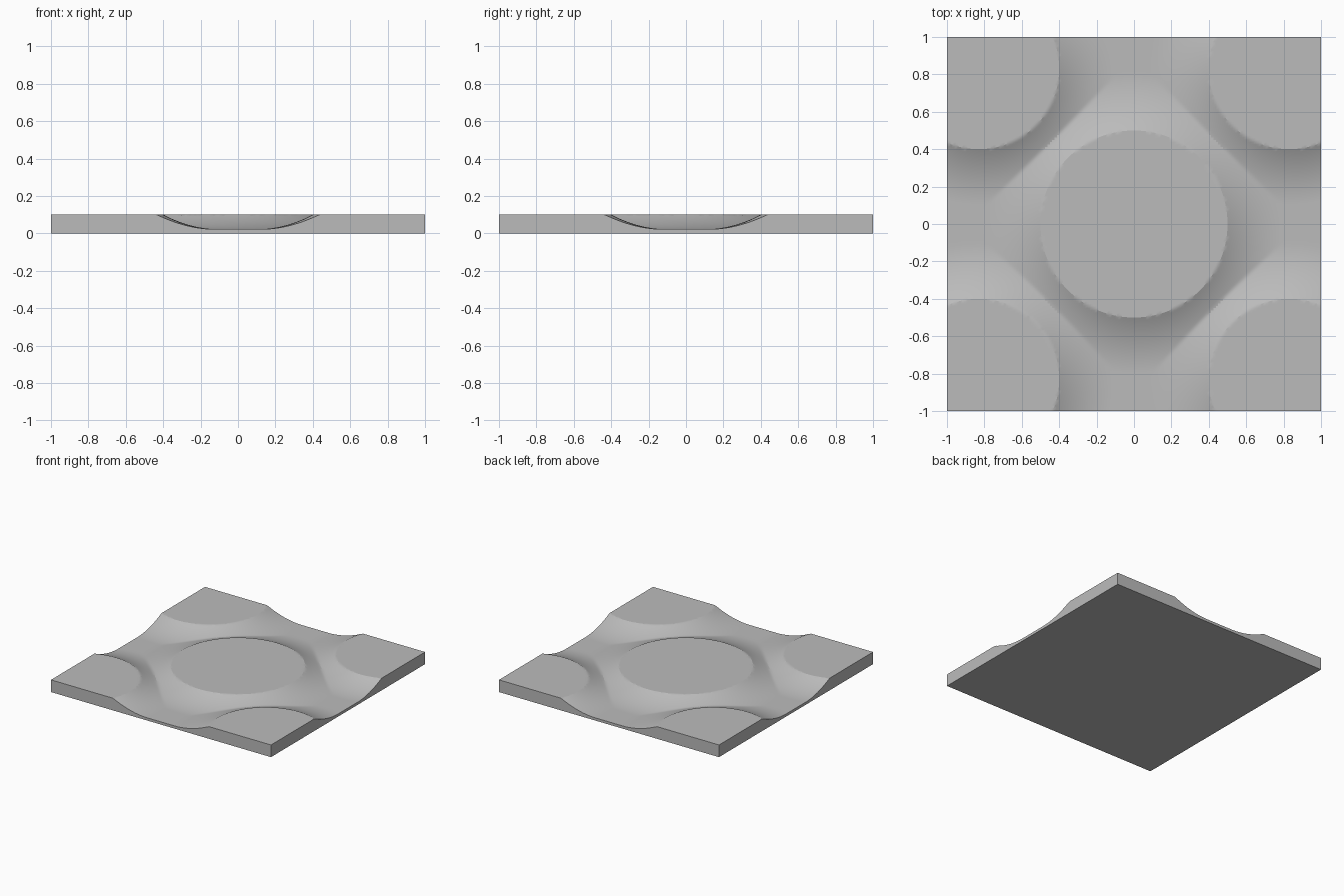
import bpy
import bmesh
import math
from mathutils import Vector

cube = bpy.data.objects.get("Cube")
if cube:
    bpy.data.objects.remove(cube, do_unlink=True)

TOP, FLOOR, SLOPE = 0.1, 0.022, 0.3
CELLS = 160
CELL = 2 / CELLS

# Flat round plateaus: one in the middle, one near each corner
plateaus = [(Vector((0, 0)), 0.5)]
plateaus += [(Vector((sx * 0.83, sy * 0.83)), 0.43) for sx in (-1, 1) for sy in (-1, 1)]


def rim_distance(p):
    return min((p - centre).length - radius for centre, radius in plateaus)


def height(p):
    t = min(max(rim_distance(p) / SLOPE, 0), 1)
    return FLOOR + (TOP - FLOOR) * (1 - t) ** 2


def snap_to_rim(p):
    for centre, radius in plateaus:
        offset = p - centre
        if abs(offset.length - radius) < CELL / 2:
            return centre + offset.normalized() * radius
    return p


# Sculpted top surface with crisp rims
bm = bmesh.new()
bmesh.ops.create_grid(bm, x_segments=CELLS, y_segments=CELLS, size=1)
for v in bm.verts:
    p = v.co.xy
    if not v.is_boundary:
        p = snap_to_rim(p)
    v.co = (p.x, p.y, height(p))

# Straight side walls and flat underside
border = [e for e in bm.edges if e.is_boundary]
walls = bmesh.ops.extrude_edge_only(bm, edges=border)["geom"]
for v in walls:
    if isinstance(v, bmesh.types.BMVert):
        v.co.z = 0
bmesh.ops.contextual_create(bm, geom=[e for e in bm.edges if e.is_boundary])
bmesh.ops.recalc_face_normals(bm, faces=bm.faces)

mesh = bpy.data.meshes.new("wavy_tile")
bm.to_mesh(mesh)
bm.free()
tile = bpy.data.objects.new("wavy_tile", mesh)
bpy.context.collection.objects.link(tile)

# Plain grey
grey = bpy.data.materials.new("plain_grey")
grey.use_nodes = True
colour = (0.5, 0.5, 0.5, 1)
grey.diffuse_color = colour
grey.node_tree.nodes["Principled BSDF"].inputs["Base Color"].default_value = colour
mesh.materials.append(grey)

# Smooth slopes, sharp rims and valleys
bpy.ops.object.select_all(action="DESELECT")
tile.select_set(True)
bpy.context.view_layer.objects.active = tile
bpy.ops.object.shade_smooth_by_angle(angle=math.radians(18))
